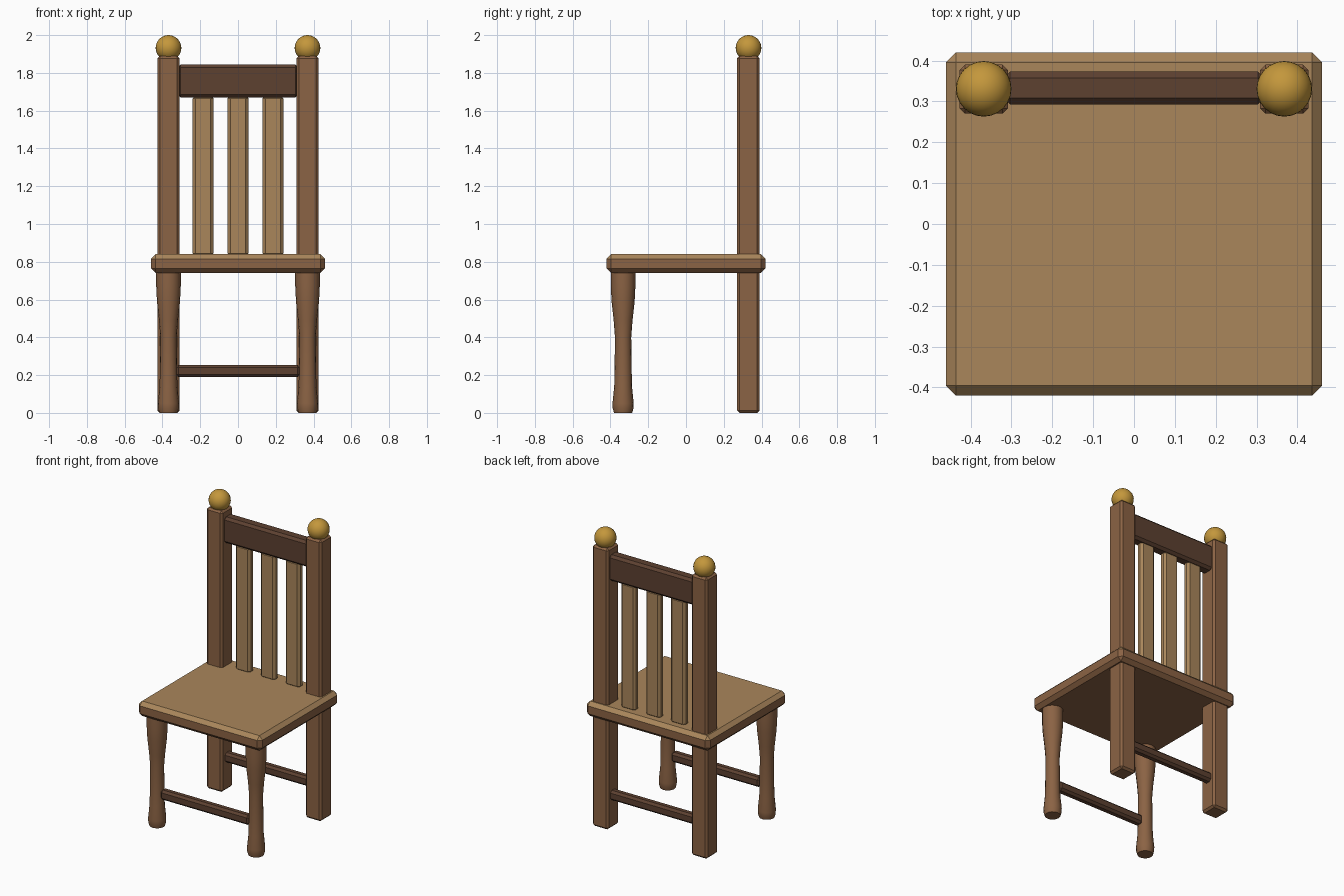
import bpy, bmesh, math
from mathutils import Matrix

if "Cube" in bpy.data.objects:
    bpy.data.objects.remove(bpy.data.objects["Cube"])


def material(name, rgb):
    m = bpy.data.materials.new(name)
    m.diffuse_color = (*rgb, 1.0)
    m.use_nodes = True
    m.node_tree.nodes["Principled BSDF"].inputs["Base Color"].default_value = m.diffuse_color
    return m


BROWN = material("mid brown wood", (0.26, 0.125, 0.058))
TAN = material("light tan wood", (0.40, 0.24, 0.105))
DARK = material("dark brown wood", (0.110, 0.053, 0.030))
GOLD = material("gold", (0.55, 0.31, 0.045))


def finish(bm, name, *mats):
    mesh = bpy.data.meshes.new(name)
    bmesh.ops.recalc_face_normals(bm, faces=bm.faces)
    bm.to_mesh(mesh)
    bm.free()
    for m in mats:
        mesh.materials.append(m)
    ob = bpy.data.objects.new(name, mesh)
    bpy.context.collection.objects.link(ob)
    return ob


def chamfered_box(name, centre, size, chamfer, *mats):
    bm = bmesh.new()
    bmesh.ops.create_cube(bm, size=1, matrix=Matrix.Translation(centre) @ Matrix.Diagonal((*size, 1)))
    bmesh.ops.bevel(bm, geom=bm.edges[:], offset=chamfer, segments=1, affect='EDGES')
    return finish(bm, name, *mats)


def turned(name, x, y, profile, mat, sides=16):
    # stack of rings from (radius, height) pairs, capped at both ends
    bm = bmesh.new()
    rings = [[bm.verts.new((x + r * math.cos(2 * math.pi * i / sides),
                            y + r * math.sin(2 * math.pi * i / sides), z))
              for i in range(sides)] for r, z in profile]
    for a, b in zip(rings, rings[1:]):
        for i in range(sides):
            j = (i + 1) % sides
            bm.faces.new((a[i], a[j], b[j], b[i]))
    bm.faces.new(rings[0][::-1])
    bm.faces.new(rings[-1])
    ob = finish(bm, name, mat)
    ob.data.shade_smooth()
    for p in ob.data.polygons:
        if len(p.vertices) > 4:
            p.use_smooth = False
    for e in ob.data.edges:  # crisp rims at the caps
        zs = [ob.data.vertices[v].co.z for v in e.vertices]
        e.use_edge_sharp = zs[0] == zs[1] and zs[0] in (profile[0][1], profile[-1][1])
    return ob


# seat: brown edge and underside, tan top and upper chamfer
seat = chamfered_box("seat", (0, 0, 0.79), (0.92, 0.84, 0.10), 0.024, BROWN, TAN)
for p in seat.data.polygons:
    p.material_index = 1 if p.normal.z > 0.3 else 0

LEG = [(0.048, 0.0), (0.055, 0.025), (0.056, 0.05), (0.047, 0.14), (0.045, 0.25), (0.043, 0.40),
       (0.050, 0.49), (0.061, 0.59), (0.065, 0.67), (0.065, 0.75)]

for side, sx in (("left", -1), ("right", 1)):
    x = 0.368 * sx
    # turned front leg
    turned(f"front_leg_{side}", x, -0.333, LEG, BROWN)
    # back post from floor to top
    chamfered_box(f"back_post_{side}", (x, 0.33, 0.945), (0.118, 0.12, 1.89), 0.013, BROWN)
    # ball finial
    bm = bmesh.new()
    bmesh.ops.create_uvsphere(bm, u_segments=24, v_segments=16, radius=0.068,
                              matrix=Matrix.Translation((x, 0.331, 1.932)))
    finish(bm, f"finial_{side}", GOLD).data.shade_smooth()

# top rail and upright slats of the back
chamfered_box("top_rail", (0, 0.333, 1.757), (0.64, 0.08, 0.175), 0.016, DARK)
for i in (-1, 0, 1):
    chamfered_box(f"back_slat_{i + 2}", (0.185 * i, 0.333, 1.255), (0.11, 0.05, 0.85), 0.015, TAN)

# stretchers between the legs
for name, y in (("front", -0.333), ("back", 0.333)):
    chamfered_box(f"{name}_stretcher", (0, y, 0.222), (0.66, 0.055, 0.065), 0.014, DARK)
